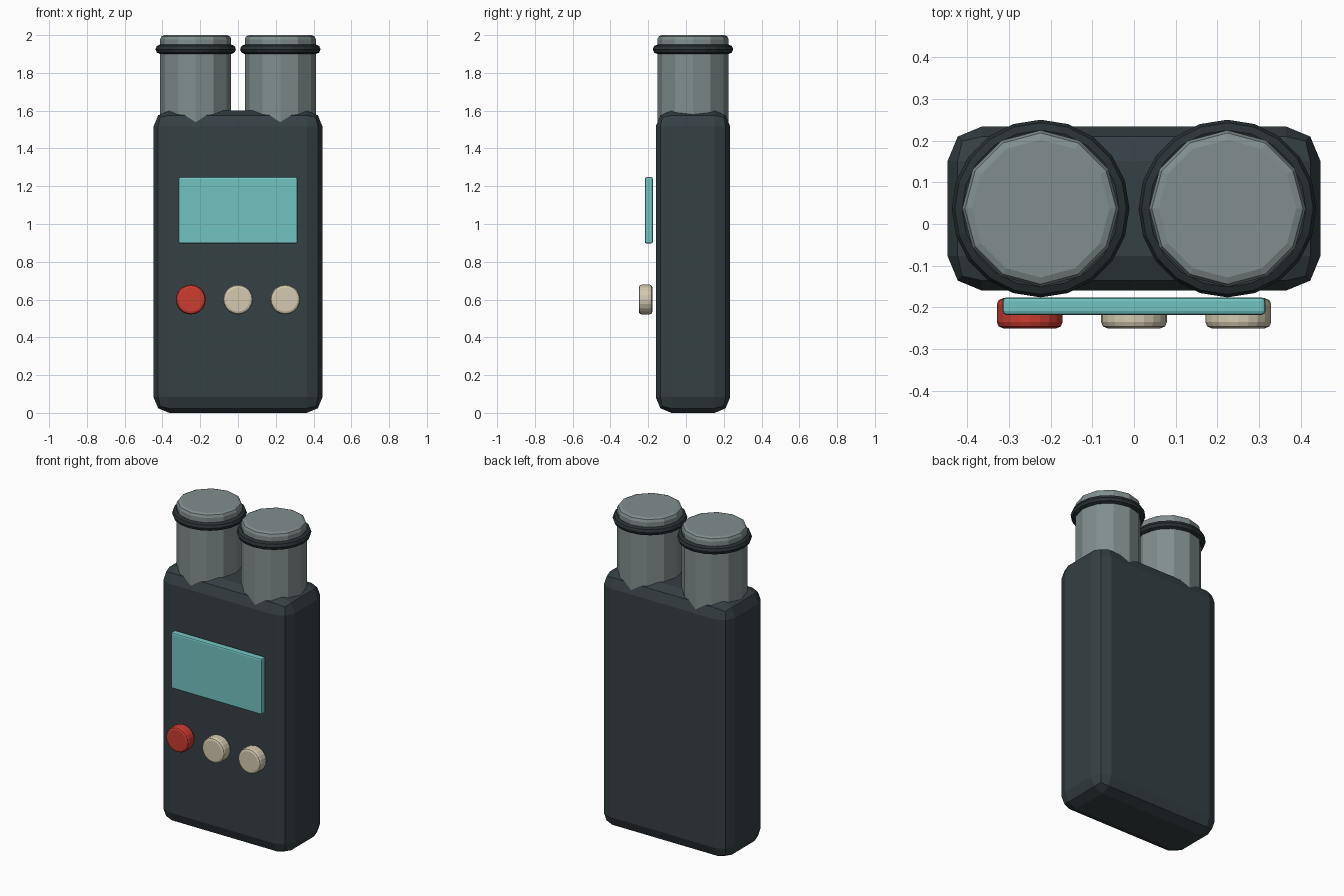
import bpy
from math import radians

if "Cube" in bpy.data.objects:
    bpy.data.objects.remove(bpy.data.objects["Cube"])


def material(name, rgb):
    m = bpy.data.materials.new(name)
    m.diffuse_color = (*rgb, 1)
    m.use_nodes = True
    m.node_tree.nodes["Principled BSDF"].inputs["Base Color"].default_value = m.diffuse_color
    return m


DARK = material("dark_case", (0.035, 0.05, 0.056))
BLACK = material("dark_trim", (0.022, 0.032, 0.036))
STEEL = material("steel_grey", (0.22, 0.27, 0.27))
TEAL = material("screen_teal", (0.17, 0.55, 0.53))
RED = material("button_red", (0.6, 0.045, 0.03))
CREAM = material("button_cream", (0.66, 0.59, 0.44))


def finish(name, mat, bevel=0, segments=2):
    ob = bpy.context.object
    ob.name = name
    ob.data.materials.append(mat)
    bpy.ops.object.transform_apply(location=False, rotation=True, scale=True)
    if bevel:
        b = ob.modifiers.new("rounding", 'BEVEL')
        b.width = bevel
        b.segments = segments
        b.limit_method = 'ANGLE'
        b.angle_limit = radians(40)
    return ob


def box(name, lo, hi, mat, bevel):
    bpy.ops.mesh.primitive_cube_add(
        size=1, location=[(a + b) / 2 for a, b in zip(lo, hi)])
    bpy.context.object.scale = [b - a for a, b in zip(lo, hi)]
    return finish(name, mat, bevel)


def cylinder(name, center, radius, depth, sides, mat, bevel, rot=(0, 0, 0)):
    bpy.ops.mesh.primitive_cylinder_add(
        vertices=sides, radius=radius, depth=depth, location=center, rotation=rot)
    return finish(name, mat, bevel)


# Case and display
box("case", (-0.447, -0.16, 0), (0.447, 0.234, 1.6), DARK, 0.083)
box("screen", (-0.315, -0.218, 0.897), (0.315, -0.176, 1.248), TEAL, 0.009)

# Twin microphone capsules with a trim ring each
for side, x in (("left", -0.224), ("right", 0.224)):
    cylinder(f"{side}_microphone", (x, 0.037, 1.75), 0.188, 0.5, 12, STEEL, 0.022)
    bpy.ops.mesh.primitive_torus_add(
        major_radius=0.188, minor_radius=0.025, major_segments=20,
        minor_segments=8, location=(x, 0.037, 1.925))
    finish(f"{side}_microphone_ring", BLACK)

# Row of push buttons
for name, x, mat in (("record_button", -0.25, RED),
                     ("middle_button", 0, CREAM),
                     ("right_button", 0.25, CREAM)):
    cylinder(name, (x, -0.214, 0.6), 0.079, 0.072, 20, mat, 0.015,
             (radians(90), 0, 0))
